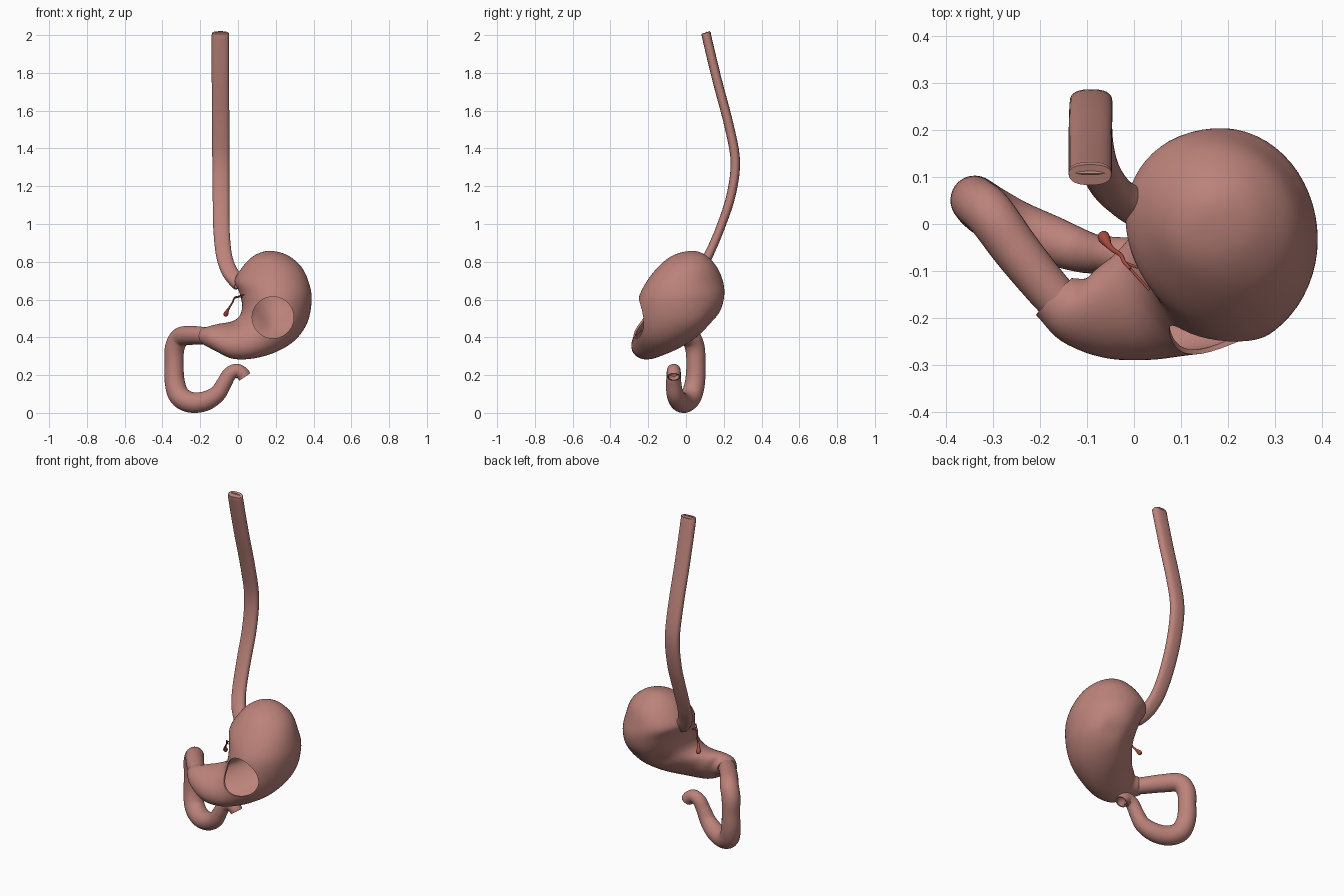
import bpy, bmesh, math
from mathutils import Vector

if "Cube" in bpy.data.objects:
    bpy.data.objects.remove(bpy.data.objects["Cube"])


def material(name, rgb):
    m = bpy.data.materials.new(name)
    m.diffuse_color = (*rgb, 1)
    m.use_nodes = True
    m.node_tree.nodes["Principled BSDF"].inputs["Base Color"].default_value = m.diffuse_color
    return m


TISSUE = material("pink tissue", (0.50, 0.225, 0.195))
VESSEL = material("dark red vessel", (0.36, 0.065, 0.05))


def smooth_rows(rows, steps, first=None):
    """Catmull-Rom interpolation through rows of numbers."""
    first = first or [2 * a - b for a, b in zip(rows[0], rows[1])]
    last = [2 * a - b for a, b in zip(rows[-1], rows[-2])]
    p = [first] + [list(r) for r in rows] + [last]
    out = []
    for i in range(1, len(p) - 2):
        for s in range(steps):
            t = s / steps
            out.append([0.5 * (2 * b + (c - a) * t + (2 * a - 5 * b + 4 * c - d) * t * t
                               + (3 * b - a - 3 * c + d) * t ** 3)
                        for a, b, c, d in zip(*p[i - 1:i + 3])])
    return out + [list(rows[-1])]


def loft(name, rings, mat, wall=0.0, segs=40, power=1.0, caps=False):
    """Skin rings given as (centre, half axis A, half axis B)."""
    bm = bmesh.new()
    loops = []
    for c, a, b in rings:
        loop = []
        for k in range(segs):
            t = 2 * math.pi * k / segs
            u, v = math.cos(t), math.sin(t)
            u = math.copysign(abs(u) ** power, u)
            v = math.copysign(abs(v) ** power, v)
            loop.append(bm.verts.new(c + a * u + b * v))
        loops.append(loop)
    for p, q in zip(loops, loops[1:]):
        for k in range(segs):
            n = (k + 1) % segs
            bm.faces.new((p[k], p[n], q[n], q[k]))
    if caps:
        bm.faces.new(loops[0])
        bm.faces.new(loops[-1])
    bmesh.ops.remove_doubles(bm, verts=bm.verts, dist=1e-5)
    bmesh.ops.recalc_face_normals(bm, faces=bm.faces)
    me = bpy.data.meshes.new(name)
    bm.to_mesh(me)
    bm.free()
    me.materials.append(mat)
    ob = bpy.data.objects.new(name, me)
    bpy.context.collection.objects.link(ob)
    if wall:
        sol = ob.modifiers.new("wall", 'SOLIDIFY')
        sol.thickness = wall
        sol.offset = -1
        apply(ob, sol)
    return ob


def select(ob):
    bpy.ops.object.select_all(action='DESELECT')
    ob.select_set(True)
    bpy.context.view_layer.objects.active = ob


def apply(ob, mod):
    select(ob)
    bpy.ops.object.modifier_apply(modifier=mod.name)


def smooth(ob, angle=40):
    select(ob)
    bpy.ops.object.shade_smooth_by_angle(angle=math.radians(angle))


def tube(name, path, mat, wall=0.0, steps=6, segs=32, power=1.0, ref=(1, 0, 0), caps=False):
    """Tube along rows of x, y, z, half width, half depth."""
    rows = smooth_rows(path, steps)
    pts = [Vector(r[:3]) for r in rows]
    side = Vector(ref)
    rings = []
    for i, r in enumerate(rows):
        t = (pts[min(i + 1, len(pts) - 1)] - pts[max(i - 1, 0)]).normalized()
        side = (side - t * side.dot(t)).normalized()
        rings.append((pts[i], side * r[3], t.cross(side) * r[4]))
    ob = loft(name, rings, mat, wall, segs, power, caps)
    smooth(ob)
    return ob


# stomach: inner edge x,z / outer edge x,z / front y / back y / y tilt / x skew
stations = [
    (0.165, 0.858, 0.165, 0.858, 0.035, 0.035, 0, 0),
    (0.115, 0.847, 0.225, 0.849, -0.03, 0.08, 0, 0),
    (0.068, 0.820, 0.280, 0.824, -0.09, 0.120, 0, 0),
    (0.022, 0.770, 0.338, 0.770, -0.15, 0.165, -0.01, 0),
    (-0.018, 0.700, 0.375, 0.690, -0.208, 0.195, -0.02, 0),
    (0.008, 0.635, 0.390, 0.600, -0.248, 0.202, -0.01, 0),
    (0.022, 0.570, 0.368, 0.480, -0.266, 0.175, 0, 0),
    (0.012, 0.520, 0.302, 0.385, -0.272, 0.105, -0.01, 0),
    (-0.018, 0.490, 0.200, 0.322, -0.278, 0.03, -0.02, 0),
    (-0.060, 0.478, 0.080, 0.288, -0.285, -0.05, -0.03, 0),
    (-0.100, 0.472, -0.030, 0.287, -0.280, -0.09, -0.025, -0.01),
    (-0.140, 0.462, -0.110, 0.325, -0.248, -0.115, -0.01, -0.03),
    (-0.172, 0.452, -0.168, 0.358, -0.193, -0.115, 0, -0.038),
]
rows = []
for lx, lz, gx, gz, yf, yb, ay, bx in stations:
    rows.append([(lx + gx) / 2, (yf + yb) / 2, (lz + gz) / 2,
                 (gx - lx) / 2, ay, (gz - lz) / 2, bx, (yf - yb) / 2, 0])
mirror = rows[1][:3] + [-v for v in rows[1][3:]]
rings = [(Vector(r[:3]), Vector(r[3:6]), Vector(r[6:])) for r in smooth_rows(rows, 5, mirror)]
stomach = loft("stomach", rings, TISSUE, segs=56)

# shallow hollows on the rear wall
for v in stomach.data.vertices:
    for centre, depth, size in (((0.26, 0.12, 0.50), 0.025, 0.06), ((0.10, 0.10, 0.47), 0.02, 0.06)):
        d = (v.co - Vector(centre)).length
        v.co.y -= depth * math.exp(-(d / size) ** 2)

wall = stomach.modifiers.new("wall", 'SOLIDIFY')
wall.thickness = 0.01
wall.offset = -1
apply(stomach, wall)

# round window through the front wall
bpy.ops.mesh.primitive_cylinder_add(vertices=64, radius=0.11, depth=0.3,
                                    location=(0.185, -0.29, 0.505), rotation=(math.pi / 2, 0, 0))
cutter = bpy.context.object
cutter.name = "window_cutter"
cutter.hide_render = True
cutter.data.materials.append(TISSUE)
cut = stomach.modifiers.new("window", 'BOOLEAN')
cut.operation = 'DIFFERENCE'
cut.solver = 'EXACT'
cut.object = cutter
apply(stomach, cut)
bpy.data.objects.remove(cutter)
smooth(stomach)

# flattened gullet
tube("esophagus", [
    (-0.093, 0.110, 2.00, 0.040, 0.019),
    (-0.093, 0.111, 1.985, 0.040, 0.019),
    (-0.093, 0.165, 1.76, 0.040, 0.019),
    (-0.092, 0.228, 1.52, 0.040, 0.019),
    (-0.091, 0.261, 1.33, 0.039, 0.019),
    (-0.090, 0.238, 1.15, 0.038, 0.018),
    (-0.088, 0.182, 0.98, 0.037, 0.017),
    (-0.075, 0.122, 0.84, 0.036, 0.018),
    (-0.048, 0.075, 0.755, 0.036, 0.021),
    (-0.012, 0.045, 0.705, 0.036, 0.026),
    (0.010, 0.030, 0.685, 0.036, 0.026)], TISSUE, wall=0.006, power=0.8)

# looping first part of the gut
gut = [(-0.150, -0.172, 0.405, 0.046), (-0.185, -0.135, 0.408, 0.047),
       (-0.250, -0.055, 0.410, 0.050), (-0.305, 0.020, 0.400, 0.052),
       (-0.335, 0.047, 0.345, 0.052), (-0.338, 0.052, 0.260, 0.050),
       (-0.335, 0.048, 0.165, 0.053), (-0.310, 0.028, 0.090, 0.056),
       (-0.250, -0.005, 0.056, 0.055), (-0.175, -0.035, 0.062, 0.052),
       (-0.110, -0.058, 0.100, 0.045), (-0.072, -0.065, 0.160, 0.040),
       (-0.045, -0.065, 0.205, 0.038), (-0.008, -0.065, 0.224, 0.036),
       (0.022, -0.065, 0.209, 0.036), (0.036, -0.065, 0.190, 0.035)]
tube("duodenum", [(*g, g[3]) for g in gut], TISSUE, wall=0.007, ref=(0, 0, 1))

# small vessel with a bulb, and its two fine roots
stem = [(-0.008, -0.095, 0.617, 0.0035), (-0.020, -0.082, 0.607, 0.004),
        (-0.028, -0.066, 0.587, 0.0045), (-0.043, -0.056, 0.562, 0.005),
        (-0.054, -0.045, 0.545, 0.007), (-0.062, -0.032, 0.528, 0.0125),
        (-0.066, -0.024, 0.518, 0.0115), (-0.068, -0.020, 0.513, 0.004)]
tube("vessel_bulb", [(*s, s[3]) for s in stem], VESSEL, segs=14, steps=4, caps=True)
for i, end in enumerate([(0.030, -0.090, 0.612), (0.032, -0.140, 0.625)]):
    mid = [(a + b) / 2 for a, b in zip(stem[0][:3], end)]
    tube(f"vessel_root_{i + 1}", [(*stem[1][:3], 0.003, 0.003), (*mid, 0.003, 0.003),
                                  (*end, 0.0025, 0.0025)], VESSEL, segs=10, steps=4, ref=(0, 0, 1), caps=True)
